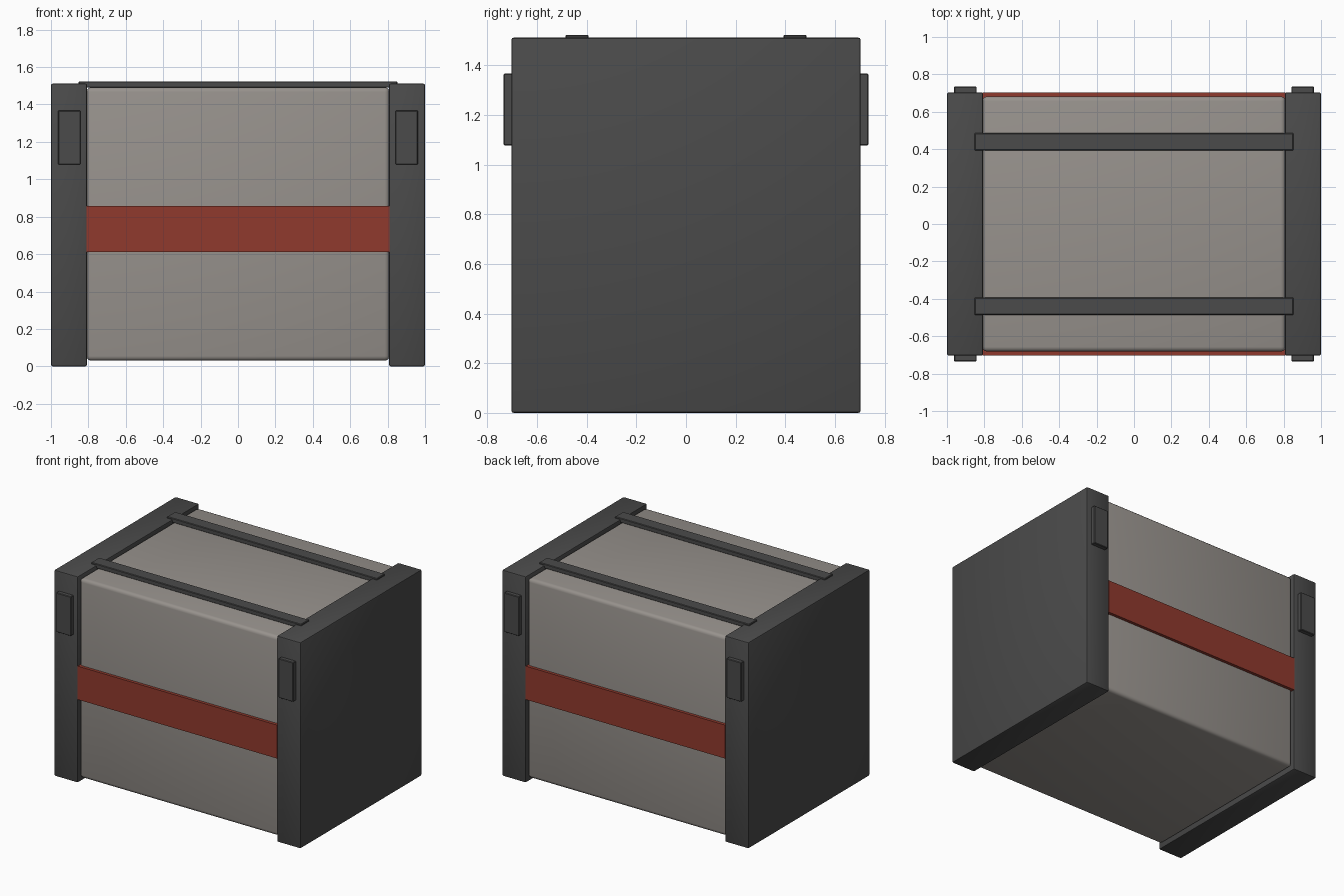
import bpy

cube = bpy.data.objects.get("Cube")
if cube:
    bpy.data.objects.remove(cube, do_unlink=True)


def material(name, rgb):
    m = bpy.data.materials.new(name)
    m.use_nodes = True
    colour = (*rgb, 1.0)
    m.diffuse_color = colour
    bsdf = next(n for n in m.node_tree.nodes if n.type == 'BSDF_PRINCIPLED')
    bsdf.inputs["Base Color"].default_value = colour
    return m


warm_grey = material("warm grey", (0.31, 0.287, 0.265))
charcoal = material("charcoal", (0.069, 0.069, 0.069))
brick_red = material("brick red", (0.28, 0.042, 0.027))


def box(name, low, high, mat, bevel=0.0, segments=2):
    """Bevelled box between two opposite corners."""
    centre = [(a + b) / 2 for a, b in zip(low, high)]
    bpy.ops.mesh.primitive_cube_add(size=1, location=centre)
    ob = bpy.context.object
    ob.name = name
    ob.scale = [b - a for a, b in zip(low, high)]
    bpy.ops.object.transform_apply(location=False, rotation=False, scale=True)
    ob.data.materials.append(mat)
    if bevel:
        mod = ob.modifiers.new("soft edges", 'BEVEL')
        mod.width = bevel
        mod.segments = segments
        bpy.ops.object.modifier_apply(modifier=mod.name)
        bpy.ops.object.shade_smooth_by_angle()
    return ob


# Main container
box("crate_body", (-0.81, -0.682, 0.03), (0.81, 0.682, 1.492), warm_grey, 0.025, 3)

# Thick end frames, each with a latch block front and back
for side, sx in (("left", 1), ("right", -1)):
    xs = sorted((0.807 * sx, 1.0 * sx))
    box(side + "_end_frame", (xs[0], -0.704, 0), (xs[1], 0.704, 1.512), charcoal, 0.01)
    xs = sorted((0.842 * sx, 0.962 * sx))
    for end, sy in (("front", -1), ("back", 1)):
        ys = sorted((0.69 * sy, 0.735 * sy))
        box(f"{side}_{end}_latch", (xs[0], ys[0], 1.078), (xs[1], ys[1], 1.367),
            charcoal, 0.004, 1)

# Coloured band and top rail, front and back
for end, sy in (("front", -1), ("back", 1)):
    ys = sorted((0.67 * sy, 0.704 * sy))
    box(end + "_band", (-0.81, ys[0], 0.612), (0.81, ys[1], 0.857), brick_red)
    ys = sorted((0.393 * sy, 0.486 * sy))
    box(end + "_top_rail", (-0.852, ys[0], 1.49), (0.852, ys[1], 1.523), charcoal, 0.004, 1)
